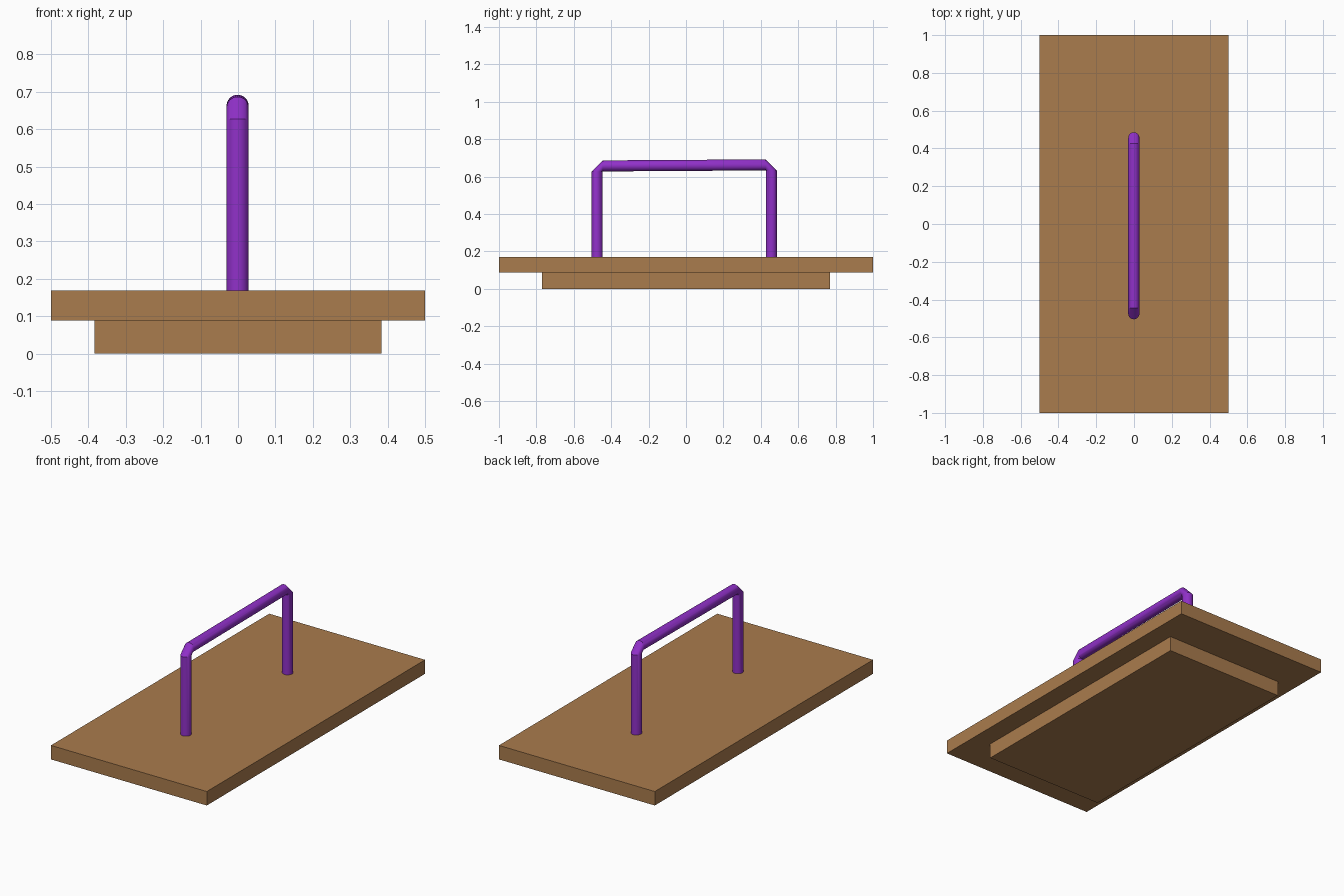
import bpy, bmesh, math

if "Cube" in bpy.data.objects:
    bpy.data.objects.remove(bpy.data.objects["Cube"])


def material(name, color):
    m = bpy.data.materials.new(name)
    m.diffuse_color = color
    m.use_nodes = True
    m.node_tree.nodes["Principled BSDF"].inputs["Base Color"].default_value = m.diffuse_color
    return m


def add_object(name, bm, mat):
    bmesh.ops.recalc_face_normals(bm, faces=bm.faces[:])
    mesh = bpy.data.meshes.new(name)
    bm.to_mesh(mesh)
    bm.free()
    mesh.materials.append(mat)
    ob = bpy.data.objects.new(name, mesh)
    bpy.context.collection.objects.link(ob)
    return ob


def slab(name, width, depth, z0, z1, mat):
    bm = bmesh.new()
    bmesh.ops.create_cube(bm, size=1)
    bmesh.ops.scale(bm, vec=(width, depth, z1 - z0), verts=bm.verts[:])
    bmesh.ops.translate(bm, vec=(0, 0, (z0 + z1) / 2), verts=bm.verts[:])
    return add_object(name, bm, mat)


wood = material("wood", (0.40, 0.20, 0.075, 1))
purple = material("purple", (0.28, 0.03, 0.58, 1))

# Stepped lid: wide top board over a smaller plug board
slab("top_board", 1.0, 2.0, 0.088, 0.169, wood)
slab("lower_board", 0.768, 1.538, 0.0, 0.088, wood)

# Round handle: each ring is centre (y, z) and outward direction (dy, dz)
R, SIDES = 0.0295, 32
rings = [
    (-0.475, 0.150, -1, 0),   # front post
    (-0.475, 0.627, -1, 0),
    (-0.445, 0.657, 0, 1),    # crossbar
    (0.426, 0.6625, 0, 1),
    (0.456, 0.632, 1, 0),     # back post
    (0.456, 0.150, 1, 0),
]
bm = bmesh.new()
loops = []
for y, z, dy, dz in rings:
    loop = []
    for i in range(SIDES):
        a = 2 * math.pi * i / SIDES
        s = R * math.sin(a)
        loop.append(bm.verts.new((R * math.cos(a) - 0.001, y + s * dy, z + s * dz)))
    loops.append(loop)
for a, b in zip(loops, loops[1:]):
    for i in range(SIDES):
        j = (i + 1) % SIDES
        bm.faces.new((a[i], a[j], b[j], b[i]))
bm.faces.new(loops[0])
bm.faces.new(loops[-1])
handle = add_object("handle", bm, purple)

# Smooth tube with crisp elbows
bpy.context.view_layer.objects.active = handle
handle.select_set(True)
bpy.ops.object.shade_smooth_by_angle(angle=math.radians(30))
